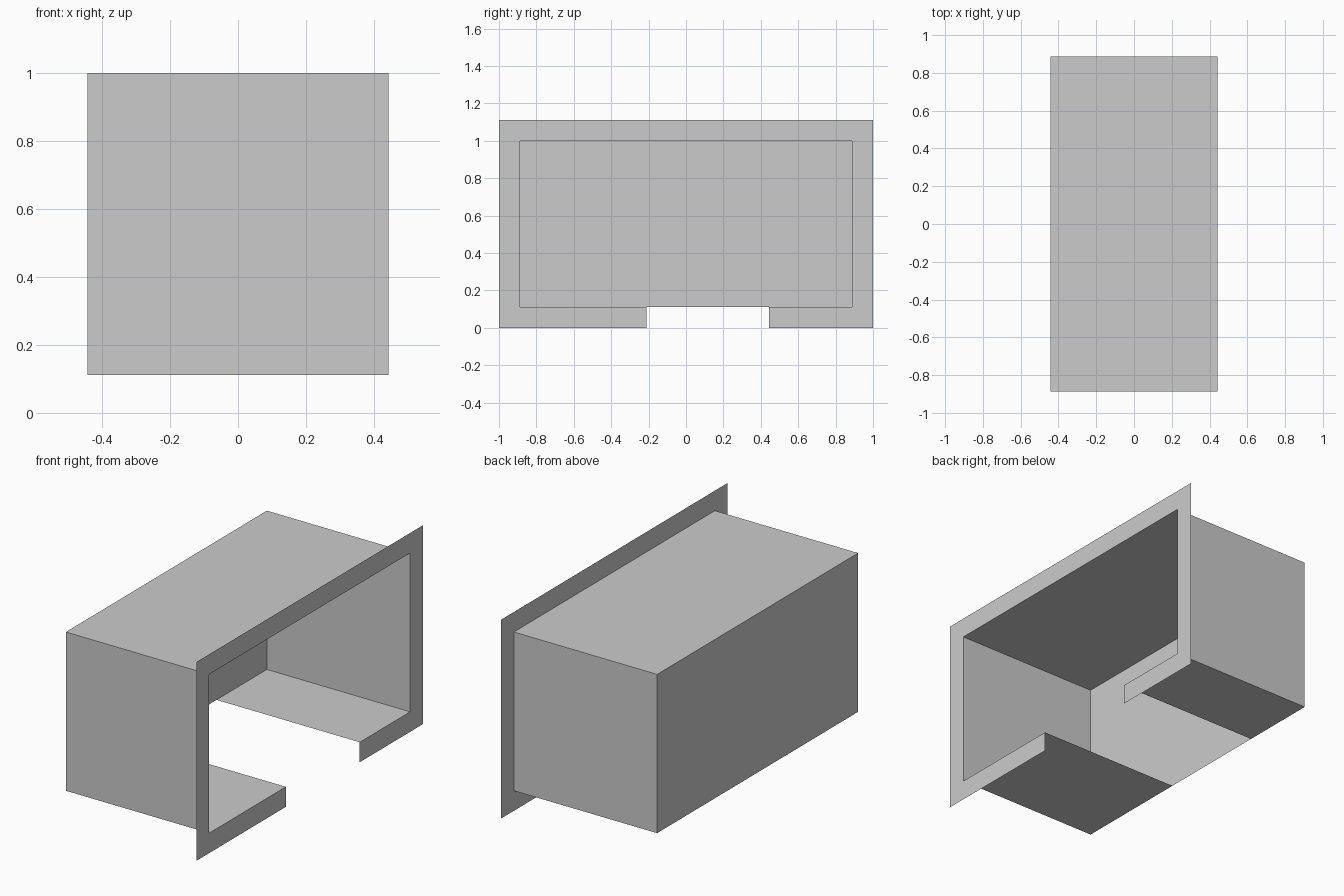
import bpy
import bmesh

if "Cube" in bpy.data.objects:
    bpy.data.objects.remove(bpy.data.objects["Cube"])

# Main sizes
DEPTH = 0.443                      # half depth along x
IN_Y, IN_BOT, IN_TOP = 0.888, 0.112, 1.0
OUT_Y, OUT_TOP = 1.0, 1.112
SLOT_A, SLOT_B = -0.21, 0.443      # gap in the floor


def profile(half, bottom, top):
    """Open rectangular path in the y-z plane, broken at the floor slot."""
    return [(SLOT_A, bottom), (-half, bottom), (-half, top),
            (half, top), (half, bottom), (SLOT_B, bottom)]


def verts(bm, path, x):
    return [bm.verts.new((x, y, z)) for y, z in path]


def bridge(bm, a, b):
    """Flat quads between two matching open paths."""
    for i in range(len(a) - 1):
        bm.faces.new((a[i], b[i], b[i + 1], a[i + 1]))


def finish(bm, name):
    bm.normal_update()
    mesh = bpy.data.meshes.new(name)
    bm.to_mesh(mesh)
    bm.free()
    obj = bpy.data.objects.new(name, mesh)
    bpy.context.collection.objects.link(obj)
    return obj


inner = profile(IN_Y, IN_BOT, IN_TOP)
outer = profile(OUT_Y, 0.0, OUT_TOP)

# Thin box shell: walls, roof, split floor and closed back
bm = bmesh.new()
back = verts(bm, inner, -DEPTH)
bridge(bm, back, verts(bm, inner, DEPTH))
bm.faces.new(back)
finish(bm, "box_shell")

# Flat rim around the open side
bm = bmesh.new()
bridge(bm, verts(bm, outer, DEPTH), verts(bm, inner, DEPTH))
finish(bm, "opening_flange")
